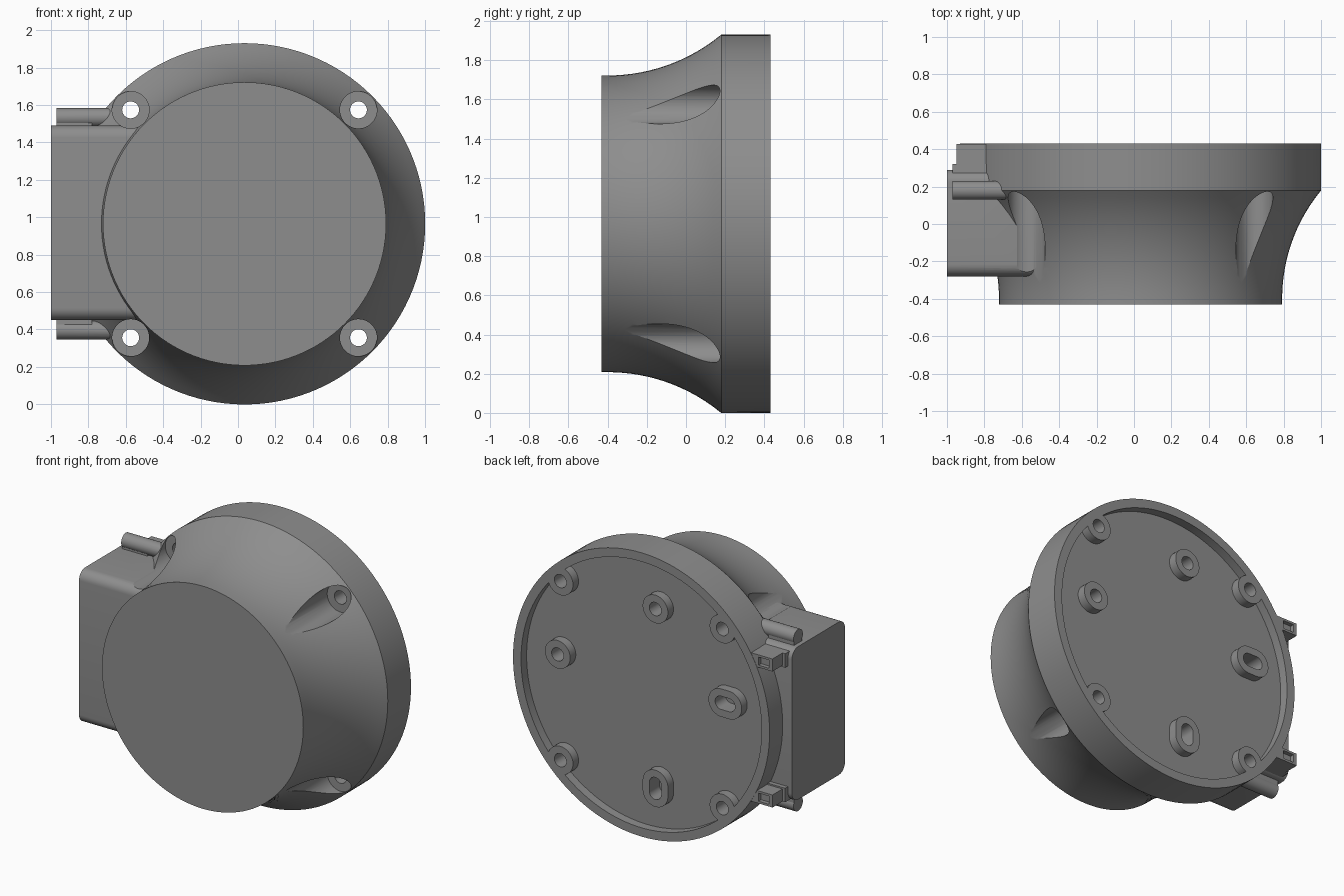
import bpy, bmesh, math
from mathutils import Matrix, Vector

cube = bpy.data.objects.get("Cube")
if cube:
    bpy.data.objects.remove(cube, do_unlink=True)

CX, CZ = 0.035, 0.965          # axis of the round housing
SCREW = 0.609                  # screw offset from the axis
BACK = 0.43

grey = bpy.data.materials.new("plain grey")
grey.use_nodes = True
colour = (0.27, 0.27, 0.27, 1)
grey.diffuse_color = colour
grey.node_tree.nodes["Principled BSDF"].inputs["Base Color"].default_value = colour


def make(name, bm):
    bmesh.ops.recalc_face_normals(bm, faces=bm.faces)
    mesh = bpy.data.meshes.new(name)
    bm.to_mesh(mesh)
    bm.free()
    obj = bpy.data.objects.new(name, mesh)
    bpy.context.collection.objects.link(obj)
    mesh.materials.append(grey)
    return obj


def stadium(name, x, z, r, y0, y1, slot=(0, 0), n=48):
    """Round or slotted prism running along y."""
    bm = bmesh.new()
    d = Vector(slot)
    ring = []
    for i in range(n):
        a = 2 * math.pi * (i + 0.5) / n
        v = Vector((math.cos(a), math.sin(a)))
        p = v * r + (d if v.dot(d) > 0 else -d)
        ring.append(bm.verts.new((x + p.x, y0, z + p.y)))
    face = bm.faces.new(ring)
    ext = bmesh.ops.extrude_face_region(bm, geom=[face])["geom"]
    moved = [g for g in ext if isinstance(g, bmesh.types.BMVert)]
    bmesh.ops.translate(bm, verts=moved, vec=(0, y1 - y0, 0))
    return make(name, bm)


def box(name, lo, hi):
    bm = bmesh.new()
    bmesh.ops.create_cube(bm, size=1)
    for v in bm.verts:
        v.co = [l if c < 0 else h for c, l, h in zip(v.co, lo, hi)]
    return make(name, bm)


def apply(obj, mod):
    bpy.context.view_layer.objects.active = obj
    bpy.ops.object.modifier_apply(modifier=mod.name)


def cut(obj, cutters):
    for c in cutters:
        mod = obj.modifiers.new("cut", "BOOLEAN")
        mod.operation = "DIFFERENCE"
        mod.solver = "EXACT"
        mod.object = c
        apply(obj, mod)


def drop(objs):
    for o in objs:
        bpy.data.objects.remove(o, do_unlink=True)


# Round housing: turned profile with a concave flare
R = 0.91
profile = [(0, -BACK), (0.757, -BACK)]
for i in range(15):
    dy = 0.58 * i / 14
    profile.append((0.757 + R - math.sqrt(R * R - dy * dy), -0.40 + dy))
profile += [(0.965, BACK), (0, BACK)]
bm = bmesh.new()
verts = [bm.verts.new((CX + r, y, CZ)) for r, y in profile]
edges = [bm.edges.new(pair) for pair in zip(verts, verts[1:])]
bmesh.ops.spin(bm, geom=verts + edges, cent=(CX, 0, CZ), axis=(0, 1, 0),
               angle=2 * math.pi, steps=120)
bmesh.ops.remove_doubles(bm, verts=bm.verts, dist=0.0005)
housing = make("housing", bm)

# Screw and mounting positions: x, z, slot direction
screws = [(CX + sx * SCREW, CZ + sz * SCREW, (0, 0)) for sx in (-1, 1) for sz in (-1, 1)]
mounts = [(CX - 0.105, CZ + 0.61, (0, 0)), (CX + 0.63, CZ + 0.105, (0, 0)),
          (CX - 0.63, CZ + 0.105, (0.03, 0)), (CX - 0.105, CZ - 0.61, (0, 0.03))]

# Shallow recess in the back, leaving raised bosses
recess = stadium("recess_cutter", CX, CZ, 0.905, 0.37, 0.5, n=120)
bosses = [stadium("boss", x, z, 0.095, 0.3, 0.6, s) for x, z, s in screws + mounts]
cut(recess, bosses)
scoops = [stadium("scoop", x, z, 0.099, -0.6, 0.18) for x, z, s in screws]
holes = [stadium("hole", x, z, 0.045, -0.6, 0.6) for x, z, s in screws]
holes += [stadium("hole", x, z, 0.045, 0.32, 0.6, s) for x, z, s in mounts]
cut(housing, [recess] + scoops + holes)

# Side connector box with rounded long edges
side_box = box("side_box", (-1.0, -0.28, 0.45), (-0.5, 0.29, 1.49))
bm = bmesh.new()
bm.from_mesh(side_box.data)
along = [e for e in bm.edges if abs(e.verts[0].co.x - e.verts[1].co.x) > 0.1]
bmesh.ops.bevel(bm, geom=along, offset=0.065, segments=8, profile=0.5, affect="EDGES")
bm.to_mesh(side_box.data)
bm.free()
cut(side_box, scoops + holes[:4])
parts = [housing, side_box]

# Hinge tubes and stepped tabs, above and below the side box
for label, s in (("upper", 1), ("lower", -1)):
    bm = bmesh.new()
    turn = Matrix.Translation((-0.795, 0.18, CZ + s * 0.568)) @ Matrix.Rotation(math.pi / 2, 4, "Y")
    bmesh.ops.create_cone(bm, cap_ends=True, segments=32, radius1=0.05, radius2=0.05,
                          depth=0.35, matrix=turn)
    tube = make(label + "_tube", bm)
    cut(tube, scoops + holes[:4])

    def span(a, b):
        return sorted((CZ + s * a, CZ + s * b))
    z0, z1 = span(0.44, 0.56)
    web = box(label + "_web", (-0.97, 0.14, z0), (-0.78, 0.225, z1))
    z0, z1 = span(0.41, 0.505)
    foot = box(label + "_tab_foot", (-0.97, 0.2, z0), (-0.78, 0.32, z1))
    z0, z1 = span(0.42, 0.505)
    tab = box(label + "_tab", (-0.95, 0.31, z0), (-0.79, BACK - 0.002, z1))
    z0, z1 = span(0.435, 0.49)
    notch = box("notch", (-0.925, 0.4, z0), (-0.845, 0.5, z1))
    cut(tab, [notch])
    drop([notch])
    parts += [tube, web, foot, tab]

drop([recess] + bosses + scoops + holes)

# Smooth curved surfaces, keep edges sharp
bpy.ops.object.select_all(action="DESELECT")
for p in parts:
    p.select_set(True)
bpy.context.view_layer.objects.active = housing
bpy.ops.object.shade_smooth_by_angle(angle=math.radians(25))
